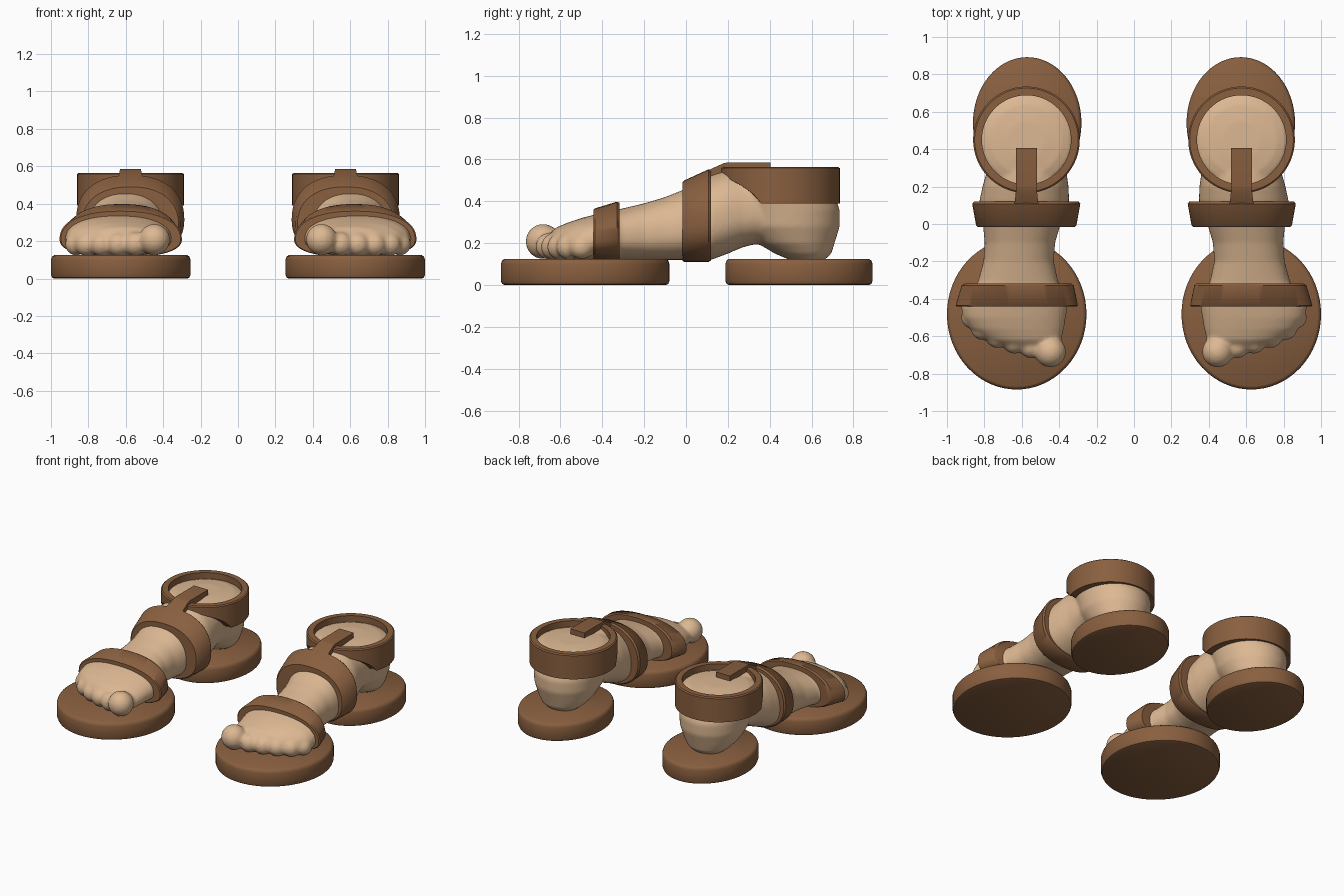
import bpy, bmesh, math
from mathutils import Vector

if "Cube" in bpy.data.objects:
    bpy.data.objects.remove(bpy.data.objects["Cube"])


def material(name, rgb):
    m = bpy.data.materials.new(name)
    m.diffuse_color = (*rgb, 1)
    m.use_nodes = True
    m.node_tree.nodes["Principled BSDF"].inputs["Base Color"].default_value = m.diffuse_color
    return m


SKIN = material("skin", (0.72, 0.48, 0.29))
LEATHER = material("brown leather", (0.25, 0.115, 0.05))


def loft(bm, rings, closed=False):
    """Bridge equal rings of points; cap the ends unless the loft closes on itself."""
    vs = [[bm.verts.new(p) for p in r] for r in rings]
    n = len(vs[0])
    pairs = list(zip(vs, vs[1:])) + ([(vs[-1], vs[0])] if closed else [])
    for a, b in pairs:
        for i in range(n):
            j = (i + 1) % n
            bm.faces.new((a[i], a[j], b[j], b[i]))
    if not closed:
        bm.faces.new(vs[0])
        bm.faces.new(vs[-1])


def disc(cx, cy, rx, ry, z, n=64):
    """Level oval ring."""
    return [(cx + rx * math.cos(2 * math.pi * i / n),
             cy + ry * math.sin(2 * math.pi * i / n), z) for i in range(n)]


def section(y, cx, rx, zb, zt, n=64, power=2.3, mid=0.42):
    """Upright rounded cross-section, widest a little below half height."""
    zm = zb + mid * (zt - zb)
    pts = []
    for i in range(n):
        a = 2 * math.pi * i / n
        c, s = math.cos(a), math.sin(a)
        h = (zt - zm) if s > 0 else (zm - zb)
        pts.append((cx + rx * math.copysign(abs(c) ** (2 / power), c), y,
                    zm + h * math.copysign(abs(s) ** (2 / power), s)))
    return pts


def finish(bm, name, mat, fuse=False):
    bmesh.ops.recalc_face_normals(bm, faces=bm.faces)
    me = bpy.data.meshes.new(name)
    bm.to_mesh(me)
    bm.free()
    me.materials.append(mat)
    ob = bpy.data.objects.new(name, me)
    bpy.context.collection.objects.link(ob)
    bpy.ops.object.select_all(action='DESELECT')
    ob.select_set(True)
    bpy.context.view_layer.objects.active = ob
    if fuse:
        r = ob.modifiers.new("fuse", 'REMESH')
        r.mode = 'VOXEL'
        r.voxel_size = 0.011
        r.use_smooth_shade = True
        s = ob.modifiers.new("soften", 'SMOOTH')
        s.factor = 0.5
        s.iterations = 5
    else:
        bpy.ops.object.shade_smooth_by_angle(angle=math.radians(40))
    m = ob.modifiers.new("other foot", 'MIRROR')
    m.use_mirror_merge = False
    return ob


# Oval soles under the forefoot and the heel, with rounded rims
for name, cx, cy, rx, ry in (("front_sole", -0.627, -0.482, 0.373, 0.403),
                             ("heel_sole", -0.571, 0.54, 0.29, 0.352)):
    bm = bmesh.new()
    loft(bm, [disc(cx, cy, rx - d, ry - d, z) for d, z in
              ((0.018, 0), (0.006, 0.005), (0, 0.02), (0, 0.1),
               (0.006, 0.117), (0.018, 0.125))])
    finish(bm, name, LEATHER)

# Foot: body, heel with ankle stump, and toes, fused into one skin
bm = bmesh.new()
loft(bm, [section(*s) for s in (
    (-0.67, -0.55, 0.12, 0.14, 0.23),
    (-0.62, -0.59, 0.20, 0.125, 0.275),
    (-0.56, -0.625, 0.25, 0.12, 0.30),
    (-0.50, -0.64, 0.275, 0.12, 0.32),
    (-0.44, -0.64, 0.285, 0.12, 0.335),
    (-0.38, -0.63, 0.26, 0.12, 0.35),
    (-0.31, -0.62, 0.215, 0.12, 0.364),
    (-0.20, -0.617, 0.188, 0.12, 0.39),
    (-0.10, -0.61, 0.188, 0.12, 0.42),
    (0.00, -0.60, 0.208, 0.12, 0.46),
    (0.12, -0.587, 0.24, 0.12, 0.525),
    (0.20, -0.58, 0.23, 0.15, 0.55),
    (0.27, -0.575, 0.215, 0.18, 0.55),
    (0.33, -0.575, 0.205, 0.195, 0.54),
    (0.45, -0.575, 0.18, 0.19, 0.52))])
loft(bm, [disc(-0.575, cy, rx, ry, z) for z, cy, rx, ry in (
    (0.118, 0.58, 0.10, 0.08),
    (0.15, 0.56, 0.145, 0.135),
    (0.20, 0.525, 0.185, 0.185),
    (0.28, 0.495, 0.22, 0.24),
    (0.36, 0.483, 0.232, 0.252),
    (0.45, 0.455, 0.245, 0.245),
    (0.52, 0.45, 0.245, 0.245),
    (0.54, 0.45, 0.19, 0.19),
    (0.55, 0.45, 0.10, 0.10))])
for x, y, z, r in ((-0.447, -0.683, 0.208, 0.084), (-0.55, -0.655, 0.185, 0.064),
                   (-0.64, -0.63, 0.183, 0.064), (-0.73, -0.6, 0.183, 0.064),
                   (-0.81, -0.558, 0.183, 0.063), (-0.865, -0.5, 0.183, 0.06)):
    ball = bmesh.ops.create_uvsphere(bm, u_segments=20, v_segments=12, radius=r)
    bmesh.ops.translate(bm, verts=ball["verts"], vec=Vector((x, y, z)))
finish(bm, "foot", SKIN, fuse=True)

# Toe strap and instep strap: tapered bands around the foot
for name, mid, stations in (
        ("toe_strap", 0.38, ((-0.442, -0.627, 0.32, 0.115, 0.36),
                             (-0.436, -0.627, 0.327, 0.112, 0.366),
                             (-0.33, -0.622, 0.30, 0.112, 0.398),
                             (-0.318, -0.62, 0.285, 0.115, 0.393))),
        ("instep_strap", 0.46, ((-0.017, -0.576, 0.258, 0.116, 0.49),
                                (-0.008, -0.576, 0.268, 0.11, 0.5),
                                (0.108, -0.576, 0.289, 0.11, 0.553),
                                (0.12, -0.576, 0.28, 0.118, 0.545)))):
    bm = bmesh.new()
    loft(bm, [section(*s, mid=mid) for s in stations])
    finish(bm, name, LEATHER)

# Ankle cuff: its lower edge rises towards the front
bm = bmesh.new()


def cuff_edge(ring):
    return [(x, y, 0.39 + 0.135 * (max(0, 0.35 - y) / 0.185) ** 0.6) for x, y, z in ring]


outer = lambda z, d=0: disc(-0.575, 0.45, 0.285 - d, 0.285 - d, z, 96)
inner = disc(-0.575, 0.45, 0.238, 0.238, 0.565, 96)
loft(bm, [cuff_edge(outer(0)), outer(0.558), outer(0.565, 0.008), inner,
          cuff_edge(inner)], closed=True)
finish(bm, "ankle_cuff", LEATHER)

# Centre tab joining the instep strap to the cuff, flared at the lower end
bm = bmesh.new()
rows = ((0.06, 0.075, 0.47, 0.525), (0.12, 0.062, 0.5, 0.555), (0.18, 0.056, 0.52, 0.582),
        (0.2, 0.056, 0.535, 0.586), (0.405, 0.056, 0.54, 0.586))
loft(bm, [[(-0.575 + sx * w, y, z) for sx, z in ((-1, lo), (1, lo), (1, hi), (-1, hi))]
          for y, w, lo, hi in rows])
finish(bm, "centre_tab", LEATHER)
